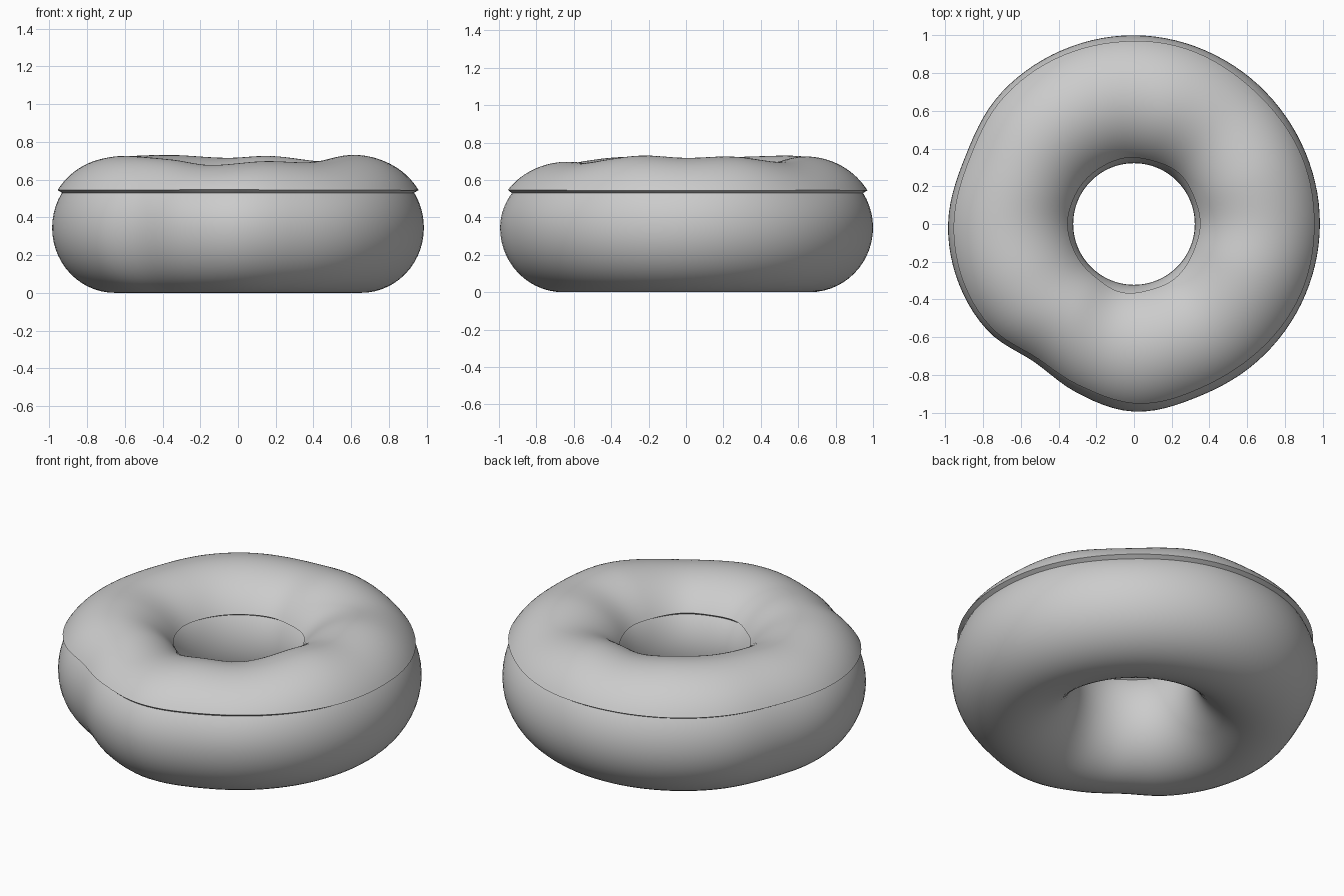
import bpy, bmesh
from math import sin, cos, asin, pi, radians, sqrt

if "Cube" in bpy.data.objects:
    bpy.data.objects.remove(bpy.data.objects["Cube"])

HOLE = 0.322      # hole radius
MID = 0.345       # height of the ring's centre line
THICK = 0.027     # icing thickness
EDGE = 0.53       # height where the icing stops
N = 112           # segments round the ring

# hand-shaped variation round the ring: (degrees, value)
OUTER = [(0, .985), (30, .985), (60, .992), (90, 1.0), (120, .995), (138, .987),
         (158, .963), (180, .985), (200, .98), (217, .957), (234, .902), (251, .943),
         (270, .994), (291, .976), (310, .978), (335, .982)]
TOP = [(0, .718), (22, .725), (48, .697), (75, .725), (95, .715), (122, .73),
       (158, .722), (180, .715), (205, .725), (235, .705), (257, .677), (282, .697),
       (307, .692), (338, .73)]


def around(points, deg):
    """Smooth periodic interpolation of the control values."""
    p = [(a - 360, v) for a, v in points] + points + [(a + 360, v) for a, v in points]
    for i in range(1, len(p) - 2):
        if p[i][0] <= deg < p[i + 1][0]:
            (a0, v0), (a1, v1), (a2, v2), (a3, v3) = p[i - 1:i + 3]
            h = a2 - a1
            t = (deg - a1) / h
            m1, m2 = h * (v2 - v0) / (a2 - a0), h * (v3 - v1) / (a3 - a1)
            return ((2*t**3 - 3*t**2 + 1) * v1 + (t**3 - 2*t**2 + t) * m1
                    + (3*t**2 - 2*t**3) * v2 + (t**3 - t**2) * m2)


def section(deg):
    """Ring centre radius, half width and upper half height at an angle."""
    outer = around(OUTER, deg)
    return (outer + HOLE) / 2, (outer - HOLE) / 2, around(TOP, deg) - THICK - MID


def surface(deg, phi, offset=0.0):
    """Point (radius, height) on the dough, pushed out along the normal."""
    mid, a, b = section(deg)
    if sin(phi) < 0:
        b = MID
    nr, nz = cos(phi) / a, sin(phi) / b
    k = offset / sqrt(nr * nr + nz * nz)
    return mid + a * cos(phi) + nr * k, MID + b * sin(phi) + nz * k


def dough_loop(deg):
    return [surface(deg, 2 * pi * j / 56) for j in range(56)]


def icing_loop(deg):
    start = asin((EDGE - MID) / section(deg)[2])
    phis = [start + (pi - 2 * start) * j / 32 for j in range(33)]
    upper = [surface(deg, p, THICK) for p in phis]
    lower = [surface(deg, p, -0.004) for p in reversed(phis)]
    return upper + lower


def ring(name, loop):
    """Sweep a closed cross-section round the vertical axis."""
    bm = bmesh.new()
    rows = []
    for i in range(N):
        deg = 360 * i / N
        t = radians(deg)
        rows.append([bm.verts.new((r * cos(t), r * sin(t), z)) for r, z in loop(deg)])
    m = len(rows[0])
    for i in range(N):
        a, b = rows[i], rows[(i + 1) % N]
        for j in range(m):
            k = (j + 1) % m
            bm.faces.new((a[j], b[j], b[k], a[k]))
    bmesh.ops.recalc_face_normals(bm, faces=bm.faces)
    mesh = bpy.data.meshes.new(name)
    bm.to_mesh(mesh)
    bm.free()
    ob = bpy.data.objects.new(name, mesh)
    bpy.context.collection.objects.link(ob)
    bpy.ops.object.select_all(action='DESELECT')
    ob.select_set(True)
    bpy.context.view_layer.objects.active = ob
    bpy.ops.object.shade_smooth_by_angle(angle=radians(40))
    return ob


# dough ring and the icing shell on top of it
ring("dough", dough_loop)
ring("icing", icing_loop)
